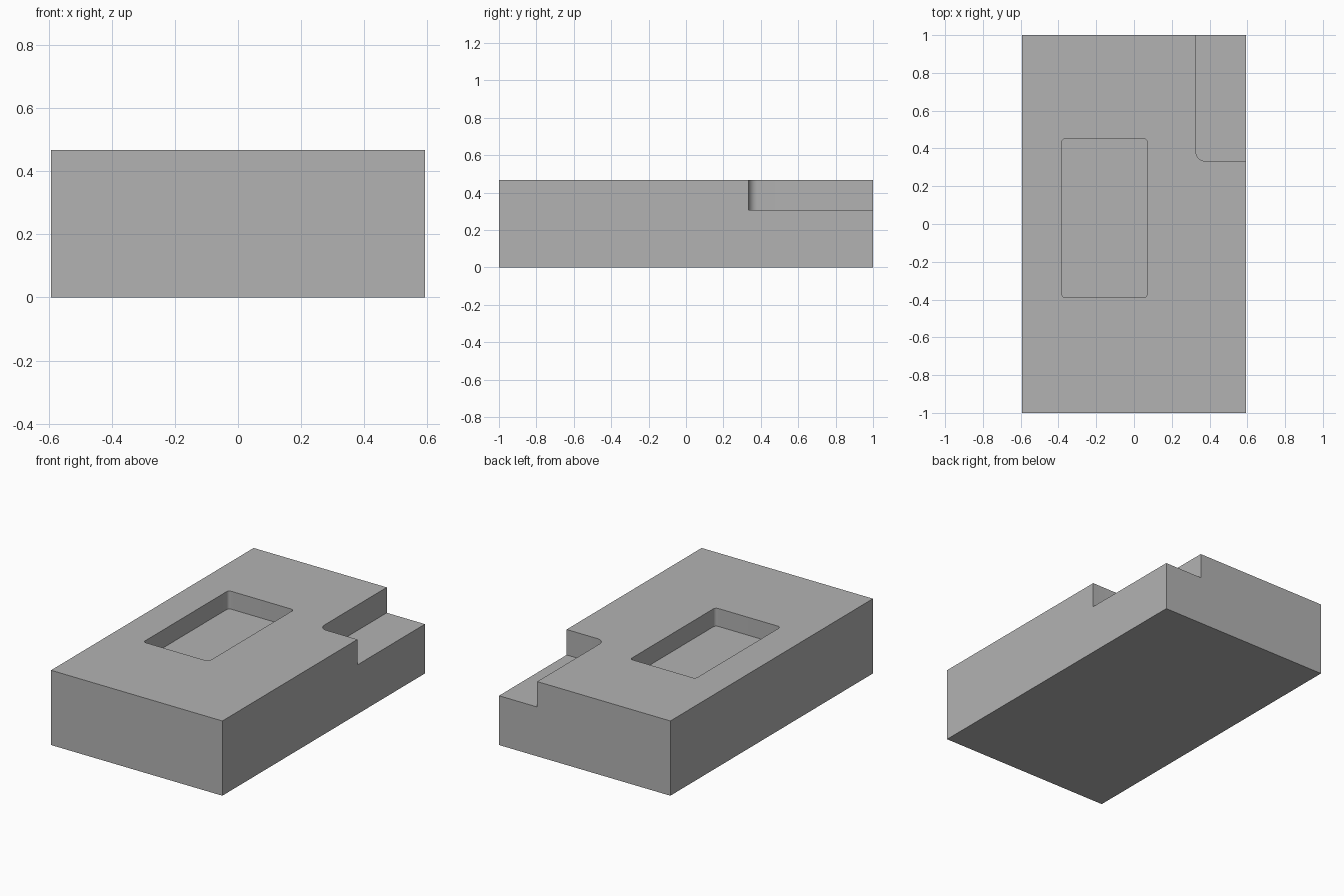
import bpy
import bmesh
from math import radians

cube = bpy.data.objects.get("Cube")
if cube:
    bpy.data.objects.remove(cube, do_unlink=True)

grey = bpy.data.materials.new("plain grey")
grey.use_nodes = True
colour = (0.45, 0.45, 0.45, 1)
grey.diffuse_color = colour
grey.node_tree.nodes["Principled BSDF"].inputs["Base Color"].default_value = colour


def box(name, low, high, radius=0, rounded=lambda v: True):
    """Box between two corners, with chosen vertical edges rounded."""
    bm = bmesh.new()
    bmesh.ops.create_cube(bm, size=1)
    for v in bm.verts:
        v.co = [high[i] if v.co[i] > 0 else low[i] for i in range(3)]
    if radius:
        edges = [e for e in bm.edges
                 if abs(e.verts[0].co.z - e.verts[1].co.z) > 0.01
                 and rounded(e.verts[0].co)]
        bmesh.ops.bevel(bm, geom=edges, offset=radius, segments=8,
                        profile=0.5, affect='EDGES')
    mesh = bpy.data.meshes.new(name)
    bm.to_mesh(mesh)
    bm.free()
    mesh.materials.append(grey)
    obj = bpy.data.objects.new(name, mesh)
    bpy.context.collection.objects.link(obj)
    return obj


# Main block
TOP = 0.467
block = box("block", (-0.592, -1, 0), (0.592, 1, TOP))

# Shallow pocket in the top, and a step at the back left corner
pocket = box("pocket_cutter", (-0.382, -0.39, TOP - 0.112), (0.07, 0.452, 0.7), 0.02)
step = box("step_cutter", (0.328, 0.333, 0.308), (0.8, 1.2, 0.7), 0.05,
           lambda co: co.x < 0.5 and co.y < 0.5)

bpy.ops.object.select_all(action='DESELECT')
block.select_set(True)
bpy.context.view_layer.objects.active = block
for cutter in (pocket, step):
    cutter.hide_render = True
    cut = block.modifiers.new(cutter.name, 'BOOLEAN')
    cut.operation = 'DIFFERENCE'
    cut.solver = 'EXACT'
    cut.object = cutter
    bpy.ops.object.modifier_apply(modifier=cut.name)
    bpy.data.objects.remove(cutter, do_unlink=True)

# Smooth rounded corners, crisp edges elsewhere
bpy.ops.object.shade_smooth_by_angle(angle=radians(30))
